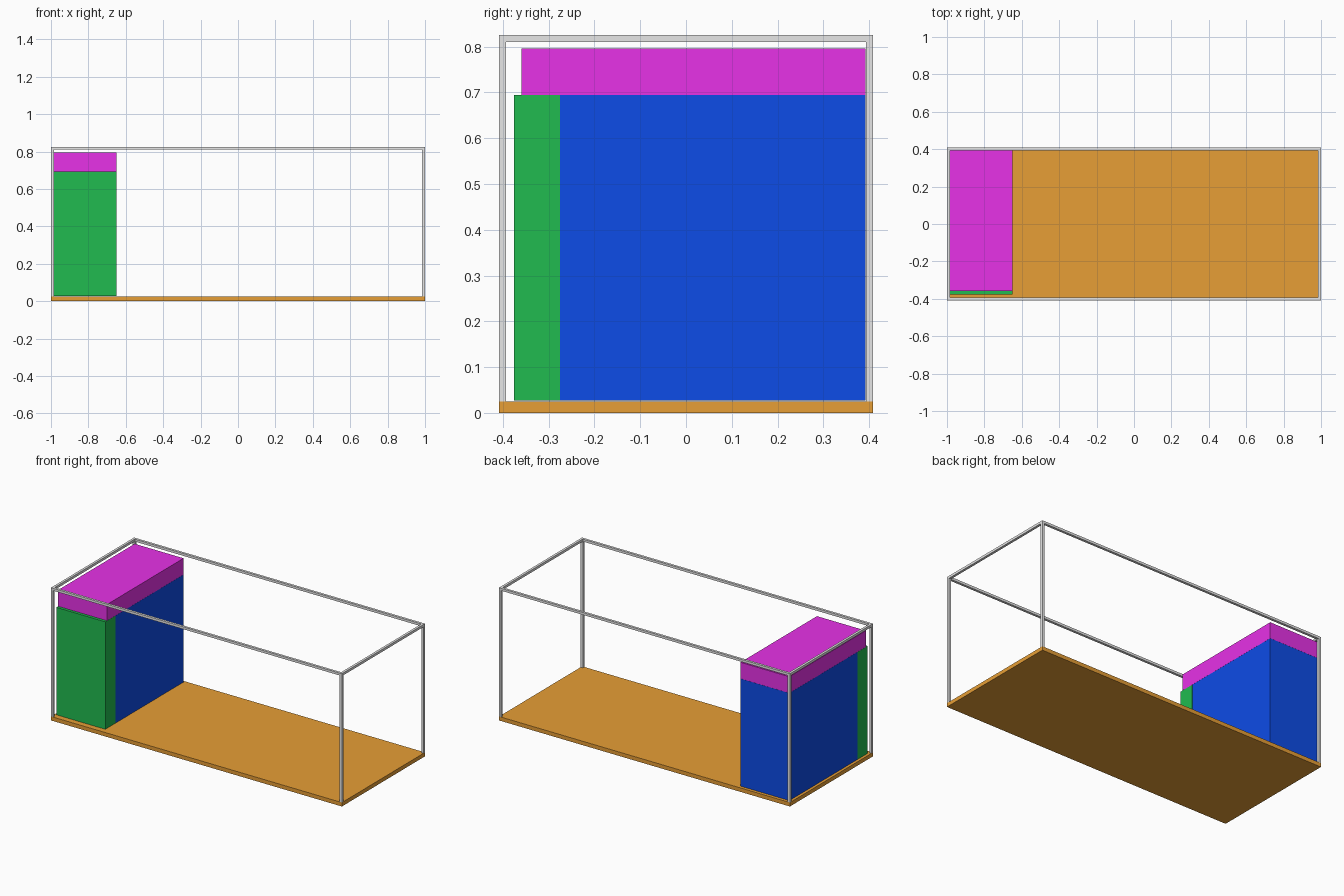
import bpy

if "Cube" in bpy.data.objects:
    bpy.data.objects.remove(bpy.data.objects["Cube"])


def material(name, rgb):
    """Flat linear colour."""
    m = bpy.data.materials.new(name)
    m.diffuse_color = (*rgb, 1)
    m.use_nodes = True
    m.node_tree.nodes["Principled BSDF"].inputs["Base Color"].default_value = m.diffuse_color
    return m


def box(name, lo, hi, mat):
    """Axis-aligned box between two corners."""
    bpy.ops.mesh.primitive_cube_add(size=1, location=[(a + b) / 2 for a, b in zip(lo, hi)])
    ob = bpy.context.object
    ob.name = name
    ob.scale = [b - a for a, b in zip(lo, hi)]
    bpy.ops.object.transform_apply(location=False, rotation=False, scale=True)
    ob.data.materials.append(mat)
    return ob


ochre = material("ochre floor", (0.98, 0.42, 0.045))
grey = material("light grey frame", (0.90, 0.90, 0.90))
blue = material("blue", (0.005, 0.09, 1.0))
green = material("green", (0.015, 0.50, 0.08))
magenta = material("magenta", (1.0, 0.04, 1.0))

X, Y, H = 1.0, 0.408, 0.825   # half length, half width, height
T, F = 0.015, 0.0245          # frame thickness, floor top

# Floor slab
box("floor", (-X, -Y, 0), (X, Y, F), ochre)

# Open frame: corner posts, then long and short top rails
for sx, side in ((-1, "left"), (1, "right")):
    x0, x1 = sorted((sx * X, sx * (X - T)))
    for sy, end in ((-1, "front"), (1, "back")):
        y0, y1 = sorted((sy * Y, sy * (Y - T)))
        box(f"post_{end}_{side}", (x0, y0, F), (x1, y1, H - T), grey)
    box(f"top_rail_{side}", (x0, -Y + T, H - T), (x1, Y - T, H), grey)
for sy, end in ((-1, "front"), (1, "back")):
    y0, y1 = sorted((sy * Y, sy * (Y - T)))
    box(f"top_rail_{end}", (-X, y0, H - T), (X, y1, H), grey)

# Stacked cargo boxes in the left back corner
CX0, CX1, CB = -0.985, -0.649, 0.0265
box("large_cargo_box", (CX0, -0.275, CB), (CX1, 0.392, 0.694), blue)
box("narrow_cargo_box", (CX0, -0.376, CB), (CX1, -0.2755, 0.694), green)
box("top_cargo_box", (CX0, -0.359, 0.6945), (CX1, 0.392, 0.796), magenta)
